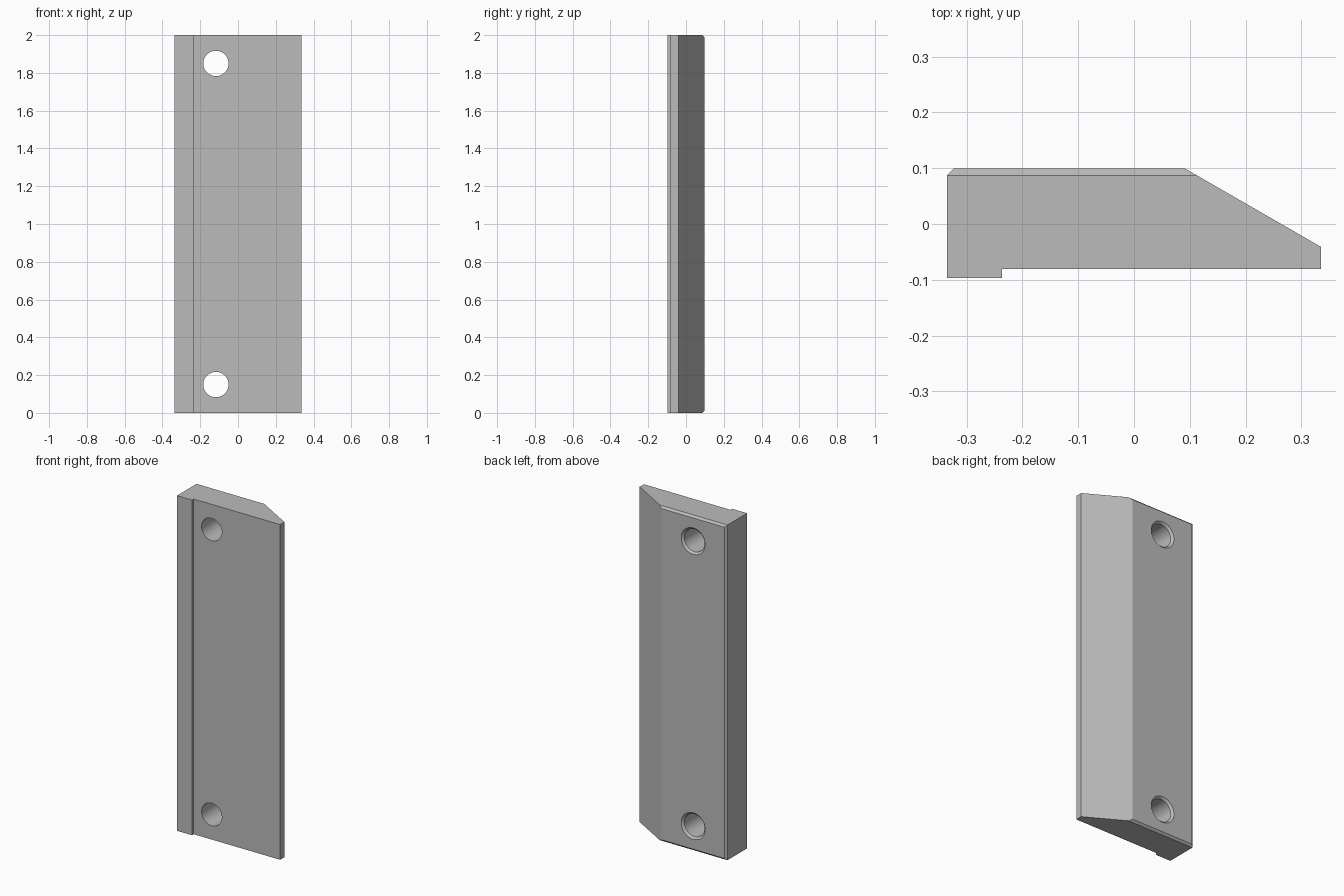
import bpy, bmesh, math
from mathutils import Vector

if "Cube" in bpy.data.objects:
    bpy.data.objects.remove(bpy.data.objects["Cube"])

HEIGHT, BACK, FRONT = 2.0, 0.099, -0.097
CHAMFER = 0.012
HOLE_X, HOLE_R, HOLE_INSET = -0.117, 0.067, 0.15

grey = bpy.data.materials.new("plain_grey")
grey.use_nodes = True
colour = (0.5, 0.5, 0.5, 1)
grey.diffuse_color = colour
grey.node_tree.nodes["Principled BSDF"].inputs["Base Color"].default_value = colour


def make_object(name, bm):
    bmesh.ops.recalc_face_normals(bm, faces=bm.faces)
    mesh = bpy.data.meshes.new(name)
    bm.to_mesh(mesh)
    bm.free()
    mesh.materials.append(grey)
    obj = bpy.data.objects.new(name, mesh)
    bpy.context.collection.objects.link(obj)
    return obj


# Plate: cross-section with a front lip and a sloped back edge, extruded upward
profile = [(-0.335, FRONT), (-0.236, FRONT), (-0.236, -0.081), (0.335, -0.081),
           (0.335, -0.041), (0.092, BACK), (-0.335 + CHAMFER, BACK),
           (-0.335, BACK - CHAMFER)]
bm = bmesh.new()
base = bm.faces.new([bm.verts.new((x, y, 0)) for x, y in profile])
top = bmesh.ops.extrude_face_region(bm, geom=[base])["geom"]
bmesh.ops.translate(bm, vec=(0, 0, HEIGHT),
                    verts=[v for v in top if isinstance(v, bmesh.types.BMVert)])

# Chamfers along the top and bottom back edges
for z, side in ((HEIGHT - CHAMFER, 1), (CHAMFER, -1)):
    geom = bm.verts[:] + bm.edges[:] + bm.faces[:]
    cut = bmesh.ops.bisect_plane(bm, geom=geom, plane_co=(0, BACK, z),
                                 plane_no=Vector((0, 1, side)).normalized(),
                                 clear_outer=True)["geom_cut"]
    rim = [e for e in cut if isinstance(e, bmesh.types.BMEdge)]
    bmesh.ops.holes_fill(bm, edges=rim, sides=0)
plate = make_object("chamfered_plate", bm)


# Screw holes: round cutters that flare out at the back
def hole_cutter(z, segments=48):
    stations = [(FRONT - 0.1, HOLE_R), (BACK - CHAMFER, HOLE_R),
                (BACK + CHAMFER, HOLE_R + 2 * CHAMFER)]
    bm = bmesh.new()
    rings = []
    for y, r in stations:
        angles = [math.tau * i / segments for i in range(segments)]
        rings.append([bm.verts.new((HOLE_X + r * math.cos(a), y, z + r * math.sin(a)))
                      for a in angles])
    for a, b in zip(rings, rings[1:]):
        for i in range(segments):
            j = (i + 1) % segments
            bm.faces.new((a[i], a[j], b[j], b[i]))
    bm.faces.new(rings[0])
    bm.faces.new(rings[-1])
    cutter = make_object("hole_cutter", bm)
    cutter.hide_render = True
    return cutter


bpy.ops.object.select_all(action='DESELECT')
bpy.context.view_layer.objects.active = plate
plate.select_set(True)
for z in (HOLE_INSET, HEIGHT - HOLE_INSET):
    cutter = hole_cutter(z)
    mod = plate.modifiers.new("screw_hole", 'BOOLEAN')
    mod.operation, mod.solver, mod.object = 'DIFFERENCE', 'EXACT', cutter
    bpy.ops.object.modifier_apply(modifier=mod.name)
    bpy.data.objects.remove(cutter)

bpy.ops.object.shade_smooth_by_angle(angle=math.radians(20))
